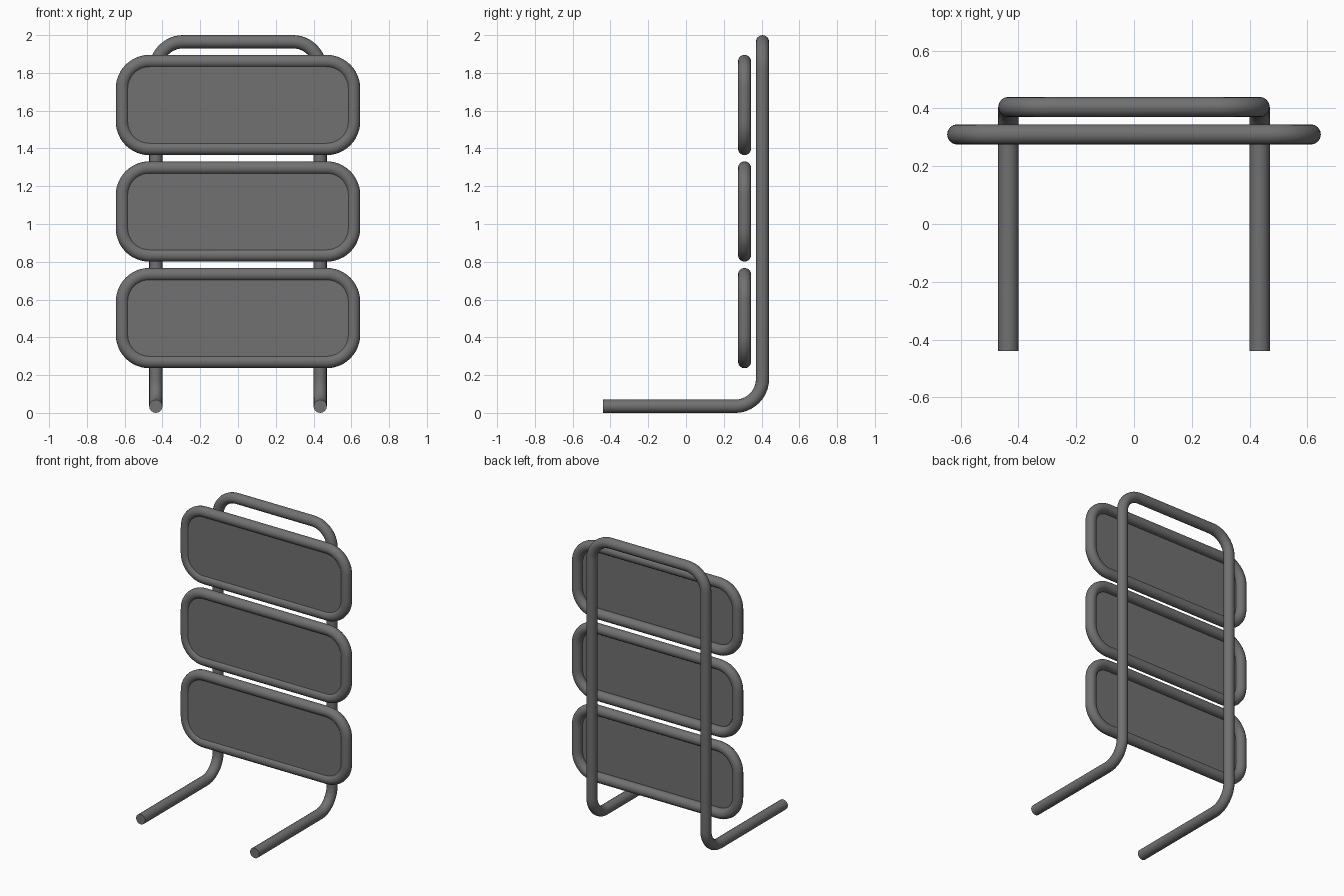
import bpy, bmesh, math
from mathutils import Vector

if "Cube" in bpy.data.objects:
    bpy.data.objects.remove(bpy.data.objects["Cube"])

R = 0.035  # tube radius

grey = bpy.data.materials.new("dark grey metal")
grey.diffuse_color = (0.165, 0.165, 0.165, 1)
grey.use_nodes = True
grey.node_tree.nodes["Principled BSDF"].inputs["Base Color"].default_value = grey.diffuse_color


def fillet(points, radius, closed=False, steps=12):
    """Round the right-angled corners of a polyline."""
    pts = [Vector(p) for p in points]
    out = []
    n = len(pts)
    for i, p in enumerate(pts):
        if not closed and i in (0, n - 1):
            out.append(p)
            continue
        a = (pts[i - 1] - p).normalized()
        b = (pts[(i + 1) % n] - p).normalized()
        centre = p + (a + b) * radius
        for k in range(steps + 1):
            t = math.pi / 2 * k / steps
            out.append(centre - b * radius * math.cos(t) - a * radius * math.sin(t))
    return out


def smooth(obj):
    bpy.ops.object.select_all(action='DESELECT')
    obj.select_set(True)
    bpy.context.view_layer.objects.active = obj
    if obj.type == 'CURVE':
        bpy.ops.object.convert(target='MESH')
    bpy.ops.object.shade_smooth_by_angle(angle=math.radians(40))


def tube(name, path, closed=False):
    cu = bpy.data.curves.new(name, 'CURVE')
    cu.dimensions = '3D'
    cu.bevel_depth = R
    cu.bevel_resolution = 6
    cu.use_fill_caps = True
    sp = cu.splines.new('POLY')
    sp.points.add(len(path) - 1)
    for pt, co in zip(sp.points, path):
        pt.co = (*co, 1)
    sp.use_cyclic_u = closed
    cu.materials.append(grey)
    obj = bpy.data.objects.new(name, cu)
    bpy.context.collection.objects.link(obj)
    smooth(obj)


def sheet(name, outline, thickness):
    me = bpy.data.meshes.new(name)
    bm = bmesh.new()
    face = bm.faces.new([bm.verts.new(p) for p in outline])
    ext = bmesh.ops.extrude_face_region(bm, geom=[face])
    verts = [g for g in ext["geom"] if isinstance(g, bmesh.types.BMVert)]
    bmesh.ops.translate(bm, verts=verts, vec=(0, thickness, 0))
    # extrude_face_region keeps the source face, closing the plate
    bmesh.ops.recalc_face_normals(bm, faces=bm.faces)
    bm.to_mesh(me)
    bm.free()
    me.materials.append(grey)
    obj = bpy.data.objects.new(name, me)
    bpy.context.collection.objects.link(obj)
    smooth(obj)


# bent support frame: two feet, two uprights and a top bar in one tube
X, Y, TOP = 0.435, 0.405, 1.965
tube("support_frame", fillet([
    (-X, -0.44, R), (-X, Y, R), (-X, Y, TOP),
    (X, Y, TOP), (X, Y, R), (X, -0.44, R)], 0.145))

# three framed panels
PY, HW, HH = 0.31, 0.612, 0.2305
for label, z in (("lower", 0.502), ("middle", 1.066), ("upper", 1.63)):
    loop = fillet([(-HW, PY, z - HH), (HW, PY, z - HH),
                   (HW, PY, z + HH), (-HW, PY, z + HH)], 0.143, True)
    tube(label + "_panel_rim", loop, True)
    sheet(label + "_panel_sheet",
          [(p.x, PY - 0.02, p.z) for p in loop], 0.01)
